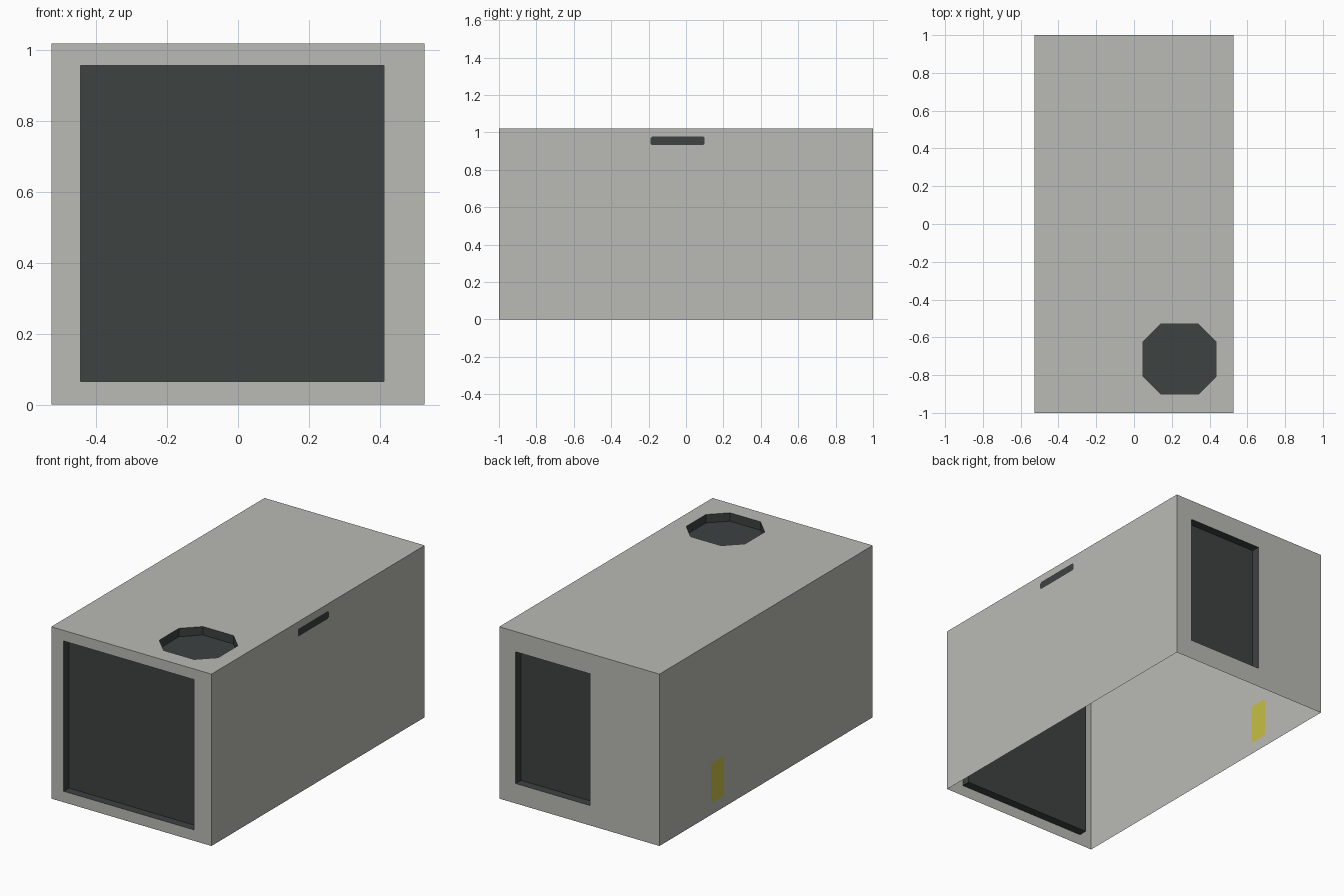
import bpy, bmesh
from mathutils import Vector

if "Cube" in bpy.data.objects:
    bpy.data.objects.remove(bpy.data.objects["Cube"])

W, L, H = 0.526, 1.0, 1.02      # half width, half length, height
DEPTH = 0.05                    # depth of the recessed openings


def material(name, rgb):
    m = bpy.data.materials.new(name)
    m.diffuse_color = (*rgb, 1)
    m.use_nodes = True
    m.node_tree.nodes["Principled BSDF"].inputs["Base Color"].default_value = m.diffuse_color
    return m


GREY = material("light_grey", (0.49, 0.49, 0.46))
DARK = material("dark_slate", (0.047, 0.054, 0.053))
YELLOW = material("yellow", (0.58, 0.52, 0.06))


def rect(u0, u1, v0, v1, c=0):
    """Rectangle outline, with corners cut off by c if given."""
    if not c:
        return [(u0, v0), (u1, v0), (u1, v1), (u0, v1)]
    return [(u0 + c, v0), (u1 - c, v0), (u1, v0 + c), (u1, v1 - c),
            (u1 - c, v1), (u0 + c, v1), (u0, v1 - c), (u0, v0 + c)]


def wall(name, place, out, outline, hole, depth, panel):
    """Single-sheet wall with a panel set into it (flush when depth is 0)."""
    bm = bmesh.new()
    out = Vector(out)

    def loop(points, offset=0):
        return [bm.verts.new(Vector(place(u, v)) - out * offset) for u, v in points]

    def aim(face, direction):
        face.normal_update()
        if face.normal.dot(direction) < 0:
            face.normal_flip()

    # sheet around the opening
    outer, inner = loop(outline), loop(hole)
    edges = [bm.edges.new((ring[i - 1], ring[i]))
             for ring in (outer, inner) for i in range(len(ring))]
    bmesh.ops.triangle_fill(bm, edges=edges, use_beauty=True, normal=out)
    for f in bm.faces:
        aim(f, out)

    # sides of the recess and its back panel
    back = inner
    if depth:
        back = loop(hole, depth)
        centre = sum((v.co for v in back), Vector()) / len(back)
        for i in range(len(hole)):
            f = bm.faces.new((inner[i - 1], inner[i], back[i], back[i - 1]))
            f.material_index = 1
            aim(f, centre - f.calc_center_median())
    f = bm.faces.new(back)
    f.material_index = 1
    aim(f, out)

    mesh = bpy.data.meshes.new(name)
    bm.to_mesh(mesh)
    bm.free()
    mesh.materials.append(GREY)
    mesh.materials.append(panel)
    bpy.context.collection.objects.link(bpy.data.objects.new(name, mesh))


end = rect(-W, W, 0, H)
side = rect(-L, L, 0, H)

# ends with large recessed openings
wall("front_wall", lambda u, v: (u, -L, v), (0, -1, 0), end,
     rect(-0.445, 0.412, 0.065, 0.957), DEPTH, DARK)
wall("back_wall", lambda u, v: (u, L, v), (0, 1, 0), end,
     rect(-0.07, 0.418, 0.118, 0.9), DEPTH, DARK)
# sides with a flush slot and a flush yellow patch
wall("right_wall", lambda u, v: (W, u, v), (1, 0, 0), side,
     rect(-0.19, 0.1, 0.932, 0.977, 0.008), 0, DARK)
wall("left_wall", lambda u, v: (-W, u, v), (-1, 0, 0), side,
     rect(0.395, 0.515, 0.07, 0.305, 0.012), 0, YELLOW)
# roof with the octagonal hatch; the underside is left open
wall("roof", lambda u, v: (u, v, H), (0, 0, 1), rect(-W, W, -L, L),
     rect(0.048, 0.435, -0.9, -0.53, 0.093), DEPTH, DARK)
